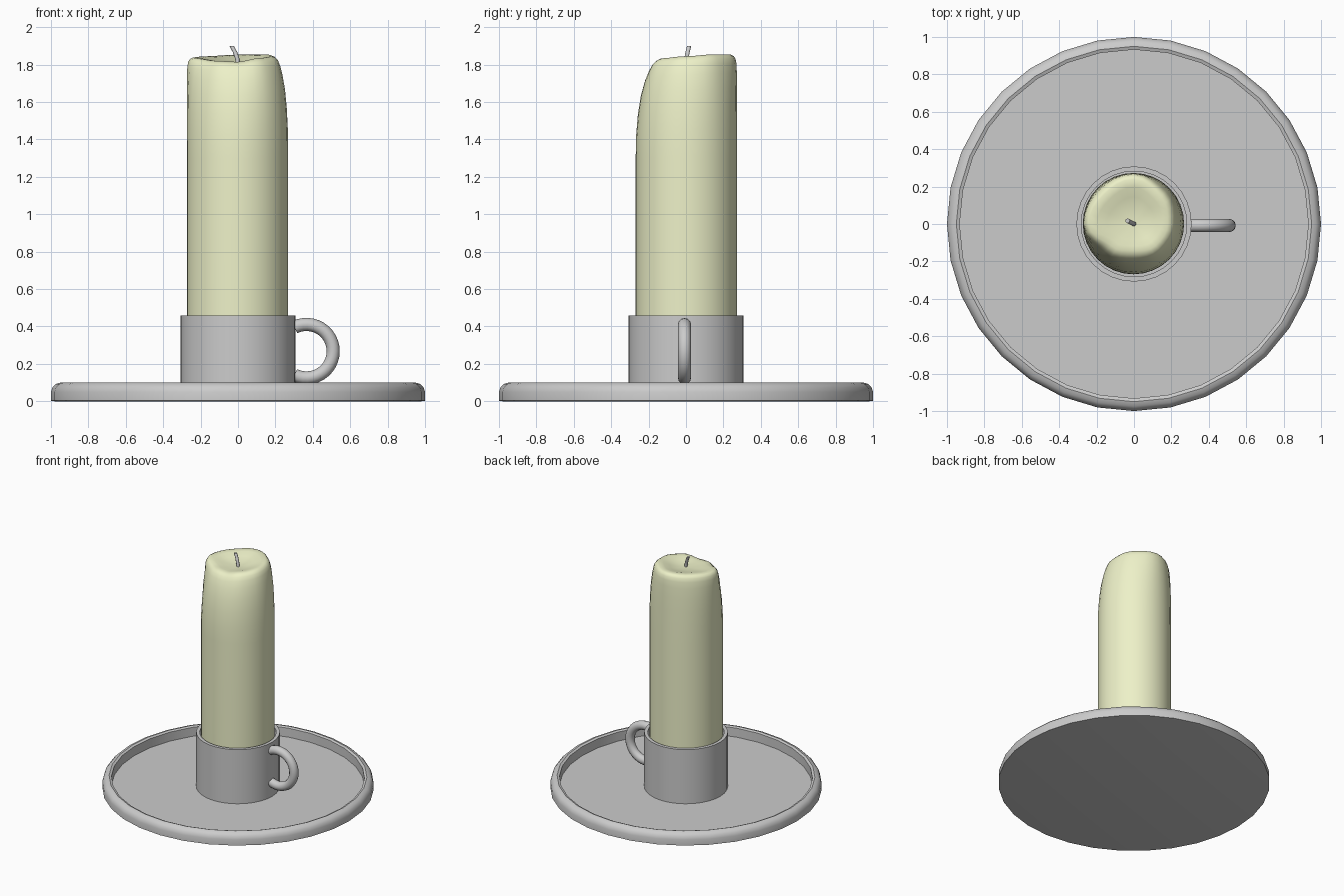
import bpy, bmesh
from math import sin, cos, pi, radians

if "Cube" in bpy.data.objects:
    bpy.data.objects.remove(bpy.data.objects["Cube"])

SEG = 32


def finish(name, bm, angle=35, mat=None):
    bmesh.ops.remove_doubles(bm, verts=bm.verts, dist=1e-5)
    bmesh.ops.recalc_face_normals(bm, faces=bm.faces)
    me = bpy.data.meshes.new(name)
    bm.to_mesh(me)
    bm.free()
    ob = bpy.data.objects.new(name, me)
    bpy.context.collection.objects.link(ob)
    bpy.ops.object.select_all(action='DESELECT')
    ob.select_set(True)
    bpy.context.view_layer.objects.active = ob
    bpy.ops.object.shade_smooth_by_angle(angle=radians(angle))
    if mat:
        me.materials.append(mat)
    return ob


def skin(rings, closed=False, caps=True):
    """Bridge rings of points into a tube."""
    bm = bmesh.new()
    vs = [[bm.verts.new(p) for p in r] for r in rings]
    n = len(vs[0])
    pairs = list(zip(vs, vs[1:])) + ([(vs[-1], vs[0])] if closed else [])
    for a, b in pairs:
        for i in range(n):
            j = (i + 1) % n
            bm.faces.new((a[i], a[j], b[j], b[i]))
    if caps and not closed:
        bm.faces.new(vs[0])
        bm.faces.new(vs[-1])
    return bm


def lathe(profile, closed=False):
    return skin([[(r * cos(2 * pi * i / SEG), r * sin(2 * pi * i / SEG), z)
                  for i in range(SEG)] for r, z in profile], closed)


# Dish with raised rounded rim
finish("dish", lathe([(.98, 0), (1, .003), (1, .05), (.992, .075), (.974, .093), (.95, .1),
                      (.932, .093), (.932, .02)]))

# Candle cup
finish("cup", lathe([(.308, .02), (.308, .46), (.282, .46), (.282, .02)], closed=True))

# Ring handle, an arc that ends in the cup wall
rings = []
for k in range(25):
    t = radians(-117 + 234 * k / 24)
    ring = []
    for i in range(12):
        u = 2 * pi * i / 12
        r = .143 + .035 * cos(u)
        ring.append((.366 + r * cos(t), -.008 + .035 * sin(u), .268 + r * sin(t)))
    rings.append(ring)
finish("handle", skin(rings), 50)

# Candle: melted top, with inset and rim height given every 45 degrees
wax = bpy.data.materials.new("wax")
wax.diffuse_color = (.85, .88, .58, 1)
wax.use_nodes = True
wax.node_tree.nodes["Principled BSDF"].inputs["Base Color"].default_value = wax.diffuse_color
INSET = [.05, .03, 0, .015, 0, .065, .085, .065]
RIM = [1.845, 1.855, 1.853, 1.845, 1.838, 1.82, 1.815, 1.835]


def around(table, i):
    f = i * 8 / SEG
    k = int(f)
    s = (1 - cos(pi * (f - k))) / 2
    return table[k % 8] * (1 - s) + table[(k + 1) % 8] * s


def wax_ring(fn):
    ring = []
    for i in range(SEG):
        a = 2 * pi * i / SEG
        r, z = fn(around(INSET, i), around(RIM, i))
        ring.append((-.003 + r * cos(a), .002 + r * sin(a), z))
    return ring


R = .271
rings = [wax_ring(lambda s, h: (R, .03)), wax_ring(lambda s, h: (R, 1.3))]
for drop, f, extra in [(.4, .02, 0), (.28, .14, 0), (.18, .33, 0), (.1, .58, .001), (.05, .8, .003),
                       (.022, .93, .008), (.007, 1.02, .018), (0, 1.1, .033)]:
    rings.append(wax_ring(lambda s, h: (R - s * f - extra, h - drop)))
for f, g in [(.82, .15), (.6, .55), (.35, .88), (.1, 1)]:
    rings.append(wax_ring(lambda s, h: ((R - 1.1 * s - .033) * f, h + (1.808 - h) * g)))
finish("candle", skin(rings), 60, wax)

# Bent wick
rings = []
for x, y, z in [(.002, 0, 1.79), (-.003, .002, 1.83), (-.015, .008, 1.865), (-.034, .017, 1.9)]:
    rings.append([(x + .012 * cos(2 * pi * i / 10), y + .012 * sin(2 * pi * i / 10), z)
                  for i in range(10)])
finish("wick", skin(rings), 50)
